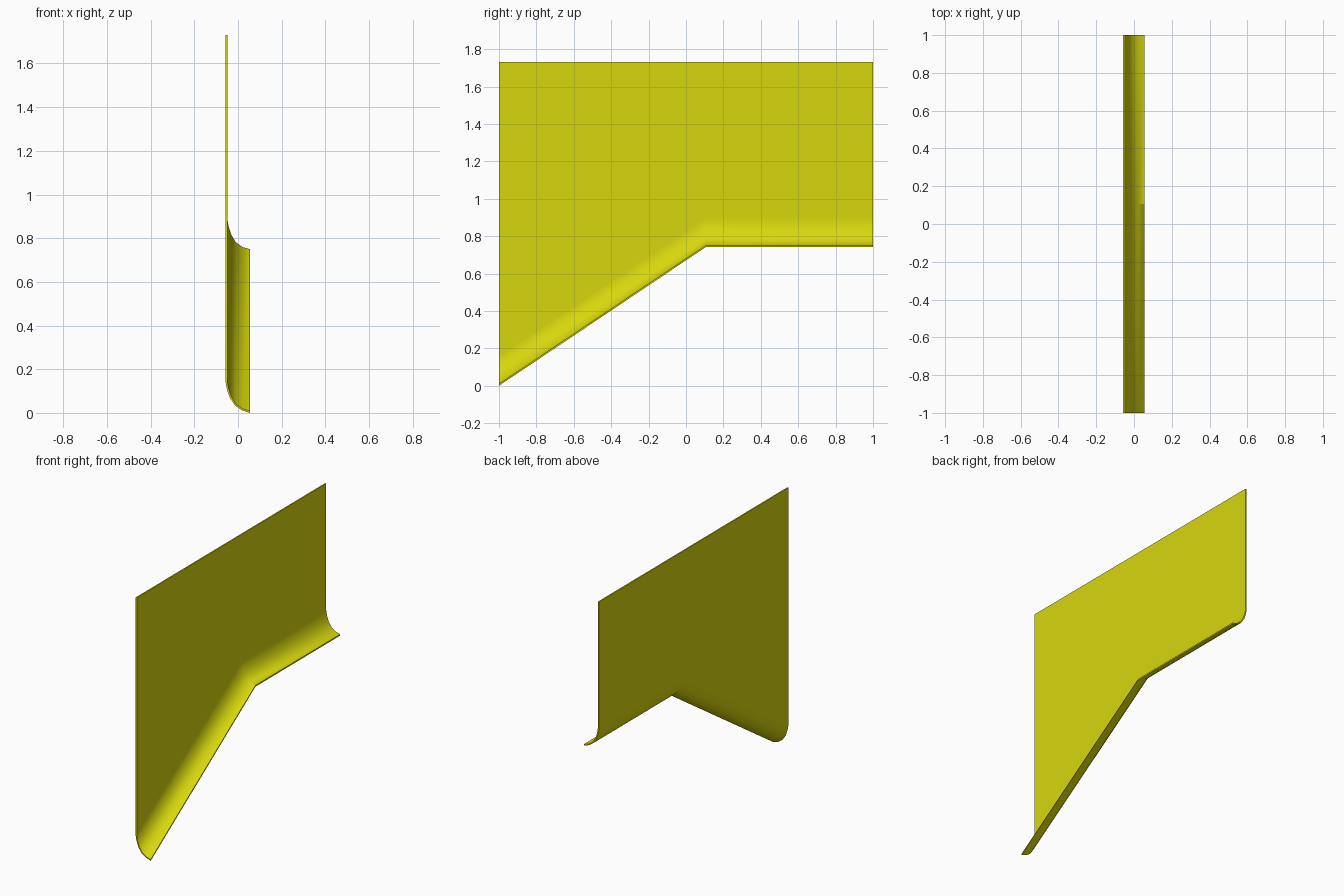
import bpy
import bmesh
import math

cube = bpy.data.objects.get("Cube")
if cube:
    bpy.data.objects.remove(cube, do_unlink=True)

# Yellow paint
yellow = bpy.data.materials.new("yellow")
yellow.use_nodes = True
color = (0.68, 0.68, 0.004, 1)
yellow.diffuse_color = color
yellow.node_tree.nodes["Principled BSDF"].inputs["Base Color"].default_value = color

TOP = 1.73
# Lower edge of the lip along the length: (y, z)
edge = [(-1, 0), (0.105, 0.741), (1, 0.741)]
# Cross-section of the flared lip, tip to panel: (x, height above edge)
outer = [(0.055, 0), (0.018, 0.012), (-0.014, 0.034), (-0.037, 0.068),
         (-0.051, 0.108), (-0.057, 0.142), (-0.057, 0.16)]
inner = [(0.055, 0.009), (0.022, 0.018), (-0.009, 0.039), (-0.031, 0.075),
         (-0.043, 0.112), (-0.048, 0.142), (-0.048, 0.16)]


def section(y, z):
    """Closed loop of points around the sheet at one station."""
    pts = [(x, y, z + h) for x, h in outer]
    pts += [(outer[-1][0], y, TOP), (inner[-1][0], y, TOP)]
    return pts + [(x, y, z + h) for x, h in reversed(inner)]


# Bent sheet with flared lower lip
bm = bmesh.new()
loops = [[bm.verts.new(p) for p in section(y, z)] for y, z in edge]
count = len(loops[0])
for a, b in zip(loops, loops[1:]):
    for i in range(count):
        j = (i + 1) % count
        bm.faces.new((a[i], a[j], b[j], b[i]))

# End caps, as strips across the thickness
for loop in (loops[0], loops[-1]):
    for i in range(count // 2 - 1):
        bm.faces.new((loop[i], loop[i + 1], loop[-2 - i], loop[-1 - i]))
bmesh.ops.recalc_face_normals(bm, faces=bm.faces)

mesh = bpy.data.meshes.new("flared_panel")
bm.to_mesh(mesh)
bm.free()
mesh.materials.append(yellow)
panel = bpy.data.objects.new("flared_panel", mesh)
bpy.context.collection.objects.link(panel)

bpy.ops.object.select_all(action="DESELECT")
panel.select_set(True)
bpy.context.view_layer.objects.active = panel
bpy.ops.object.shade_smooth_by_angle(angle=math.radians(30))
